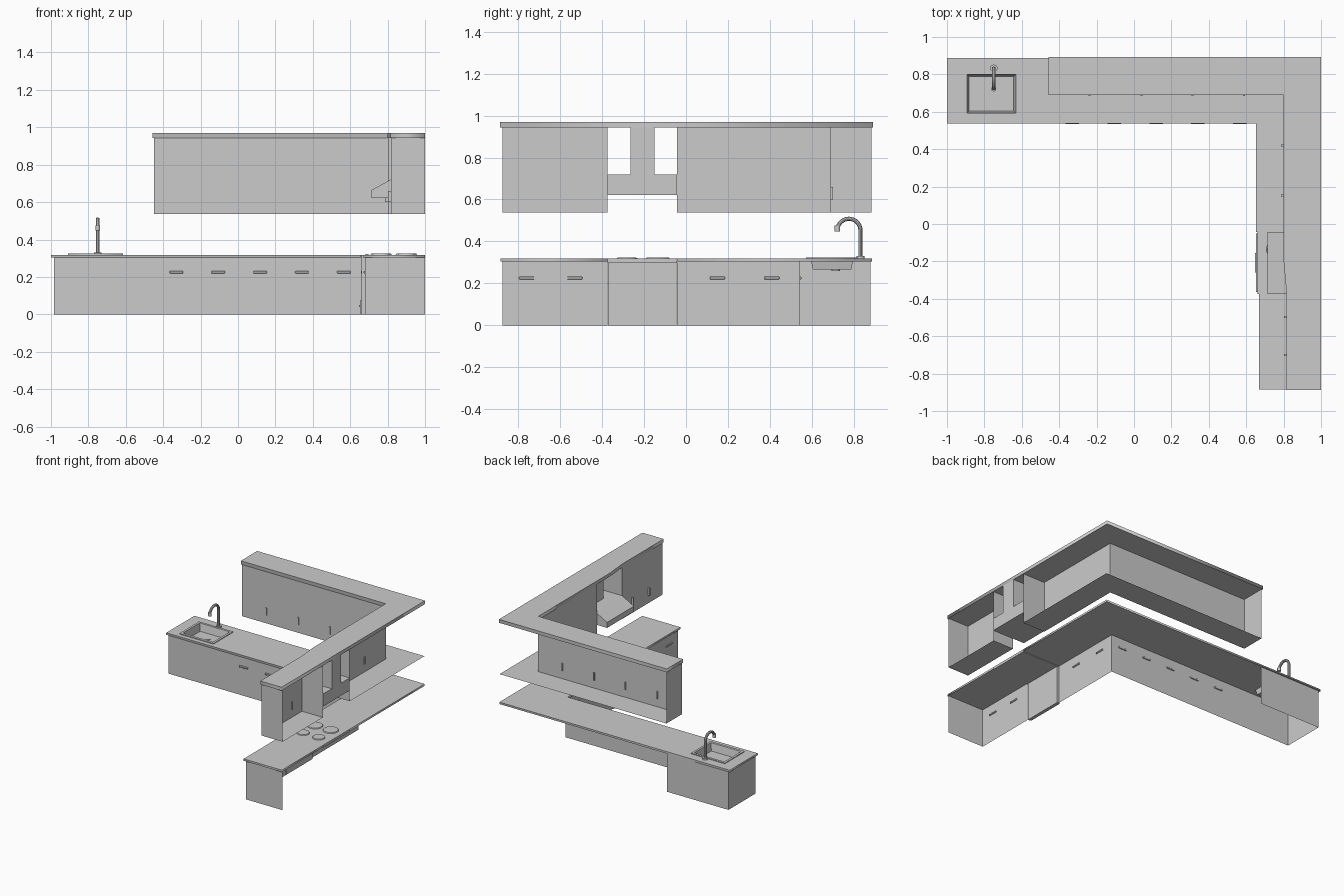
import bpy, bmesh, math
from mathutils import Vector

if "Cube" in bpy.data.objects:
    bpy.data.objects.remove(bpy.data.objects["Cube"])


def mesh_object(name, bm):
    me = bpy.data.meshes.new(name)
    bm.to_mesh(me)
    bm.free()
    ob = bpy.data.objects.new(name, me)
    bpy.context.collection.objects.link(ob)
    return ob


def faces(name, polys):
    """Open sheets made from a few polygons."""
    bm = bmesh.new()
    for p in polys:
        bm.faces.new([bm.verts.new(v) for v in p])
    return mesh_object(name, bm)


def walls(name, runs, z0, z1):
    """Thin upright panels, each run a pair of plan points (outside on the right)."""
    return faces(name, [[(*a, z0), (*b, z0), (*b, z1), (*a, z1)] for a, b in runs])


def box(name, x, y, z, bevel=0):
    bm = bmesh.new()
    bmesh.ops.create_cube(bm, size=1)
    for v in bm.verts:
        v.co = Vector(r[0] + (c + 0.5) * (r[1] - r[0]) for c, r in zip(v.co, (x, y, z)))
    if bevel:
        bmesh.ops.bevel(bm, geom=bm.edges[:], offset=bevel, segments=1, affect='EDGES')
    return mesh_object(name, bm)


def disc(name, x, y, z0, z1, r, r2=None, n=24):
    bm = bmesh.new()
    bmesh.ops.create_cone(bm, cap_ends=True, segments=n, radius1=r,
                          radius2=r if r2 is None else r2, depth=z1 - z0)
    bmesh.ops.translate(bm, vec=(x, y, (z0 + z1) / 2), verts=bm.verts)
    return mesh_object(name, bm)


def to_mesh(ob, smooth=False):
    bpy.ops.object.select_all(action='DESELECT')
    bpy.context.view_layer.objects.active = ob
    ob.select_set(True)
    bpy.ops.object.convert(target='MESH')
    if smooth:
        bpy.ops.object.shade_smooth_by_angle()


def slab(name, outlines, z0, z1):
    """Flat slab from plan outlines; inner outlines become holes."""
    cu = bpy.data.curves.new(name, 'CURVE')
    cu.dimensions, cu.fill_mode, cu.extrude = '2D', 'BOTH', (z1 - z0) / 2
    for pts in outlines:
        s = cu.splines.new('POLY')
        s.points.add(len(pts) - 1)
        for p, q in zip(s.points, pts):
            p.co = (*q, 0, 1)
        s.use_cyclic_u = True
    ob = bpy.data.objects.new(name, cu)
    bpy.context.collection.objects.link(ob)
    ob.location.z = (z0 + z1) / 2
    to_mesh(ob)


def tube(name, pts, r):
    cu = bpy.data.curves.new(name, 'CURVE')
    cu.dimensions, cu.bevel_depth, cu.bevel_resolution, cu.use_fill_caps = '3D', r, 3, True
    s = cu.splines.new('POLY')
    s.points.add(len(pts) - 1)
    for p, q in zip(s.points, pts):
        p.co = (*q, 1)
    ob = bpy.data.objects.new(name, cu)
    bpy.context.collection.objects.link(ob)
    to_mesh(ob, True)


def rect(x0, x1, y0, y1):
    return [(x0, y0), (x1, y0), (x1, y1), (x0, y1)]


G0, G1 = -0.375, -0.042          # gap for the oven and hood
SX0, SX1, SY0, SY1 = -0.893, -0.632, 0.593, 0.80   # sink opening

# Worktops and cooktop
slab("worktop", [[(-1, 0.538), (0.652, 0.538), (0.652, G1), (1, G1), (1, 0.887), (-1, 0.887)],
                 rect(SX0, SX1, SY0, SY1)], 0.303, 0.318)
slab("worktop_end", [rect(0.668, 1, -0.885, G0)], 0.303, 0.318)
box("cooktop", (0.66, 1), (G0, G1), (0.298, 0.318))

# Base cabinets: open-backed thin panels
walls("base_panels", [((-0.985, 0.543), (0.665, 0.543)), ((0.665, 0.543), (0.665, G1)),
                      ((0.68, G0), (0.68, -0.875)), ((0.68, -0.875), (1, -0.875)),
                      ((-0.985, 0.88), (-0.985, 0.543)), ((-0.45, 0.88), (-0.985, 0.88))], 0, 0.303)

# Wall cabinets
slab("wall_cabinet_cornice", [[(-0.458, 0.69), (0.80, 0.69), (0.80, -0.2), (0.816, G0),
                               (0.816, -0.888), (1, -0.888), (1, 0.892), (-0.458, 0.892)]], 0.943, 0.97)
UX, UE = 0.803, 0.818
walls("wall_cabinet_panels", [((-0.45, 0.692), (UX, 0.692)), ((UX, 0.692), (UX, G1)),
                              ((UX, G1), (1, G1)), ((1, G0), (UE, G0)), ((UE, G0), (UE, -0.875)),
                              ((UE, -0.875), (1, -0.875)), ((-0.45, 0.885), (-0.45, 0.692))], 0.537, 0.943)
faces("wall_cabinet_bottoms", [
    [(x, y, 0.537) for x, y in ((-0.45, 0.692), (-0.45, 0.885), (1, 0.885), (1, G1), (UX, G1), (UX, 0.692))],
    [(x, y, 0.537) for x, y in reversed(rect(UE, 1, -0.875, G0))]])

# Handles pass through the thin fronts
for i in range(5):
    x = -0.33 + 0.224 * i
    box(f"drawer_handle_{i}", (x - 0.036, x + 0.036), (0.534, 0.55), (0.219, 0.232), 0.002)
for i, y in enumerate((0.41, 0.15, -0.53, -0.76)):
    x = 0.665 if y > 0 else 0.68
    box(f"side_drawer_handle_{i}", (x - 0.008, x + 0.007), (y - 0.036, y + 0.036), (0.219, 0.232), 0.002)
for i, x in enumerate((-0.237, 0.04, 0.313, 0.588)):
    box(f"door_handle_{i}", (x - 0.005, x + 0.005), (0.685, 0.70), (0.60, 0.66))
for i, y in enumerate((0.42, 0.153, -0.497, -0.70)):
    x = UX if y > 0 else UE
    box(f"side_door_handle_{i}", (x - 0.016, x + 0.006), (y - 0.005, y + 0.005), (0.60, 0.66))

# Oven front, lower drawer and its grip
box("oven_front", (0.66, 0.68), (G0 + 0.003, G1 - 0.003), (0.0, 0.298))
box("oven_drawer", (0.653, 0.66), (-0.363, -0.052), (0.0, 0.075))
box("oven_drawer_grip", (0.648, 0.653), (-0.26, -0.155), (0.04, 0.05))

# Burners and knobs
for i, (x, y, r) in enumerate(((0.765, -0.283, 0.046), (0.765, -0.135, 0.057),
                               (0.90, -0.283, 0.046), (0.90, -0.135, 0.057))):
    disc(f"burner_{i}", x, y, 0.318, 0.324, r, r * 0.93)
for i in range(4):
    disc(f"knob_{i}", 0.69, -0.30 + 0.06 * i, 0.318, 0.322, 0.008, n=12)

# Extractor hood: side profile swept along y, with chimney
bm = bmesh.new()
prof = [(0.715, 0.622), (1, 0.622), (1, 0.72), (0.815, 0.72), (0.715, 0.665)]
f = bm.faces.new([bm.verts.new((x, G0, z)) for x, z in prof])
ext = bmesh.ops.extrude_face_region(bm, geom=[f])
bmesh.ops.translate(bm, vec=(0, G1 - G0, 0), verts=[v for v in ext["geom"] if isinstance(v, bmesh.types.BMVert)])
bmesh.ops.recalc_face_normals(bm, faces=bm.faces[:])
mesh_object("extractor_hood", bm)
box("hood_chimney", (0.90, 1), (-0.265, -0.15), (0.72, 0.943))

# Sink: raised rim, tapered open basin, drain
slab("sink_rim", [rect(SX0 - 0.017, SX1 + 0.017, SY0 - 0.02, SY1 + 0.018),
                  rect(SX0, SX1, SY0, SY1)], 0.318, 0.324)
t = 0.012
top = [(x, y, 0.324) for x, y in rect(SX0, SX1, SY0, SY1)]
bot = [(x, y, 0.266) for x, y in rect(SX0 + t, SX1 - t, SY0 + t, SY1 - t)]
faces("sink_basin", [bot] + [[top[i], top[(i + 1) % 4], bot[(i + 1) % 4], bot[i]][::-1] for i in range(4)])
disc("sink_drain", -0.762, 0.715, 0.26, 0.269, 0.02)

# Swan-neck faucet
FX, FY, R = -0.75, 0.832, 0.055
arc = [(FX, FY - R + R * math.cos(a), 0.453 + R * math.sin(a))
       for a in (math.pi * i / 14 for i in range(15))]
tube("faucet_pipe", [(FX, FY, 0.318)] + arc, 0.0105)
disc("faucet_nozzle", FX, FY - 2 * R, 0.447, 0.475, 0.013, n=16)
disc("faucet_base", FX, FY, 0.318, 0.33, 0.02, n=20)
